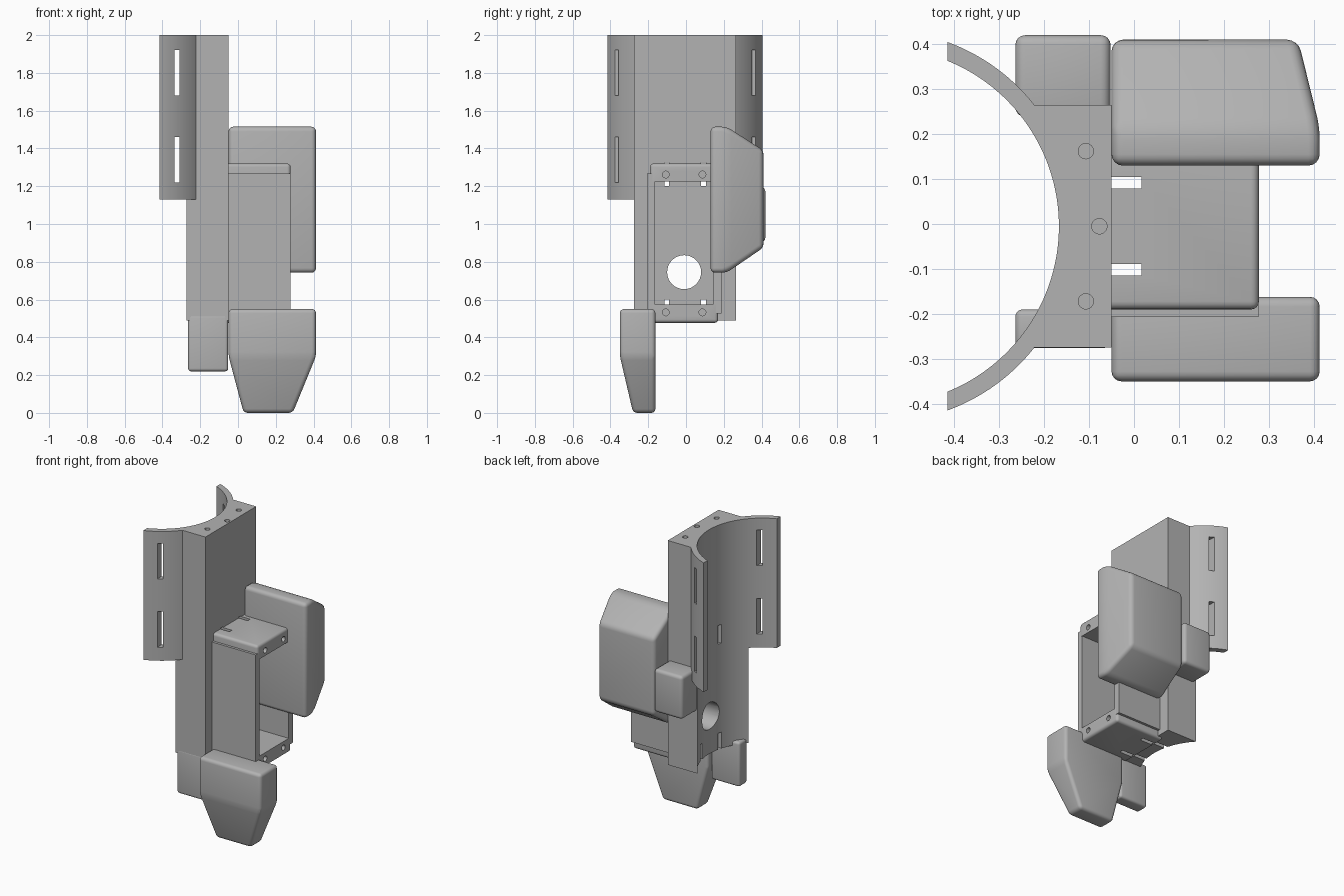
import bpy, bmesh, math
from mathutils import Matrix, Vector

cube = bpy.data.objects.get("Cube")
if cube:
    bpy.data.objects.remove(cube, do_unlink=True)

grey = bpy.data.materials.new("plain grey")
grey.use_nodes = True
GREY = (0.45, 0.45, 0.45, 1)
grey.diffuse_color = GREY
grey.node_tree.nodes["Principled BSDF"].inputs["Base Color"].default_value = GREY

MID_Y = -0.005           # symmetry line of the saddle
PIPE_X = -0.564          # axis of the round recess
R_IN, R_OUT = 0.397, 0.436


def finish(name, bm):
    bmesh.ops.recalc_face_normals(bm, faces=bm.faces)
    mesh = bpy.data.meshes.new(name)
    bm.to_mesh(mesh)
    bm.free()
    mesh.materials.append(grey)
    ob = bpy.data.objects.new(name, mesh)
    bpy.context.collection.objects.link(ob)
    return ob


def smooth(ob, angle=30):
    bpy.ops.object.select_all(action='DESELECT')
    ob.select_set(True)
    bpy.context.view_layer.objects.active = ob
    bpy.ops.object.shade_smooth_by_angle(angle=math.radians(angle))


def round_edges(bm, radius, keep=lambda mid: True):
    edges = [e for e in bm.edges
             if len(e.link_faces) == 2 and e.calc_face_angle() > 0.01
             and keep((e.verts[0].co + e.verts[1].co) / 2)]
    bmesh.ops.bevel(bm, geom=edges, offset=radius, segments=4,
                    profile=0.5, affect='EDGES', clamp_overlap=True)


def box(name, x, y, z, radius=0, keep=lambda mid: True):
    bm = bmesh.new()
    bmesh.ops.create_cube(bm, size=1)
    for v in bm.verts:
        v.co = Vector((r[0] + (c + 0.5) * (r[1] - r[0]) for r, c in zip((x, y, z), v.co)))
    if radius:
        round_edges(bm, radius, keep)
    return finish(name, bm)


def hull(name, corners, radius):
    # rounded convex housing around its corner points
    bm = bmesh.new()
    for c in corners:
        bm.verts.new(c)
    bmesh.ops.convex_hull(bm, input=bm.verts)
    bmesh.ops.dissolve_limit(bm, angle_limit=0.02, verts=bm.verts, edges=bm.edges)
    round_edges(bm, radius)
    return finish(name, bm)


def prism(name, outline, z0, z1):
    bm = bmesh.new()
    face = bm.faces.new([bm.verts.new((x, y, z0)) for x, y in outline])
    top = bmesh.ops.extrude_face_region(bm, geom=[face])["geom"]
    for v in top:
        if isinstance(v, bmesh.types.BMVert):
            v.co.z = z1
    return finish(name, bm)


def rod(centre, radius, length, axis):
    bm = bmesh.new()
    turn = Matrix.Rotation(math.pi / 2, 4, 'Y') if axis == 'X' else Matrix()
    bmesh.ops.create_cone(bm, cap_ends=True, segments=32, radius1=radius, radius2=radius,
                          depth=length, matrix=Matrix.Translation(centre) @ turn)
    return finish("cutter", bm)


def cut(ob, cutters):
    bpy.context.view_layer.objects.active = ob
    for c in cutters:
        c.hide_render = True
        mod = ob.modifiers.new("cut", 'BOOLEAN')
        mod.operation, mod.solver, mod.object = 'DIFFERENCE', 'EXACT', c
        bpy.ops.object.modifier_apply(modifier=mod.name)
        bpy.data.objects.remove(c, do_unlink=True)


def arc(radius, a0, a1, n):
    return [(PIPE_X + radius * math.cos(a0 + (a1 - a0) * i / n),
             MID_Y + radius * math.sin(a0 + (a1 - a0) * i / n)) for i in range(n + 1)]


def tie_slots():
    # narrow strap slots behind both end caps
    return [box("cutter", (-0.4, 0.017), (y - 0.013, y + 0.013), z)
            for y in (-0.102, 0.092) for z in ((1.2, 1.325), (0.47, 0.6))]


# Saddle body with a round recess along its back
HALF = 0.27
a = math.asin(HALF / R_IN)
body = prism("saddle_body",
             arc(R_IN, -a, a, 40) + [(-0.05, MID_Y + HALF), (-0.05, MID_Y - HALF)], 0.49, 2)
cut(body, tie_slots()
    + [rod((-0.2, -0.01, 0.745), 0.09, 0.5, 'X')]
    + [rod((x, MID_Y + y, 2), 0.017, 0.2, 'Z')
       for x, y in ((-0.107, 0.167), (-0.077, 0), (-0.107, -0.167))])
smooth(body)

# Curved clamp wings with strap slots
EDGE = -0.415 - PIPE_X
for side, label in ((1, "back"), (-1, "front")):
    outer = arc(R_OUT, side * math.asin(0.262 / R_OUT), side * math.acos(EDGE / R_OUT), 16)
    inner = arc(R_IN, side * math.acos(EDGE / R_IN), side * math.asin(0.262 / R_IN), 16)
    wing = prism(label + "_clamp_wing", outer + inner, 1.13, 2)
    cut(wing, [box("cutter", (-0.337, -0.309), (-0.6, 0.6), z)
               for z in ((1.22, 1.46), (1.68, 1.92))])
    smooth(wing)

# Open bracket: two side walls and two rounded end caps
for label, y in (("front", (-0.207, -0.165)), ("back", (0.143, 0.187))):
    box(label + "_bracket_wall", (-0.06, 0.277), y, (0.527, 1.268))
for label, z, inner_z in (("upper", (1.225, 1.32), 1.225), ("lower", (0.477, 0.573), 0.573)):
    cap = box(label + "_bracket_cap", (-0.08, 0.278), (-0.19, 0.17), z, 0.018,
              lambda m: abs(m.z - inner_z) > 0.001 and m.x > -0.07)
    hole_z = 1.262 if label == "upper" else 0.532
    cut(cap, tie_slots() + [rod((0.278, y, hole_z), 0.018, 0.3, 'X') for y in (-0.107, 0.087)])
    smooth(cap)

# Large tapered housing on the back side
X0, X1 = -0.05, 0.413
smooth(hull("upper_housing",
            [(x, y, z) for y in (0.13, 0.215) for x in (X0, X1) for z in (0.742, 1.515)]
            + [(x, 0.41, z) for x in (X0, 0.365) for z in (0.875, 1.39)], 0.025))

# Lower housing tapering to a narrow foot
smooth(hull("lower_housing",
            [(x, y, z) for z in (0.3, 0.55) for x in (X0, X1) for y in (-0.35, -0.162)]
            + [(x, y, 0) for x in (0.03, 0.29) for y in (-0.28, -0.162)], 0.022))

# Small rounded blocks beside the body
smooth(box("upper_side_block", (-0.264, -0.052), (0.238, 0.42), (0.905, 1.195), 0.022))
smooth(box("lower_side_block", (-0.264, -0.052), (-0.276, -0.19), (0.22, 0.52), 0.016))
